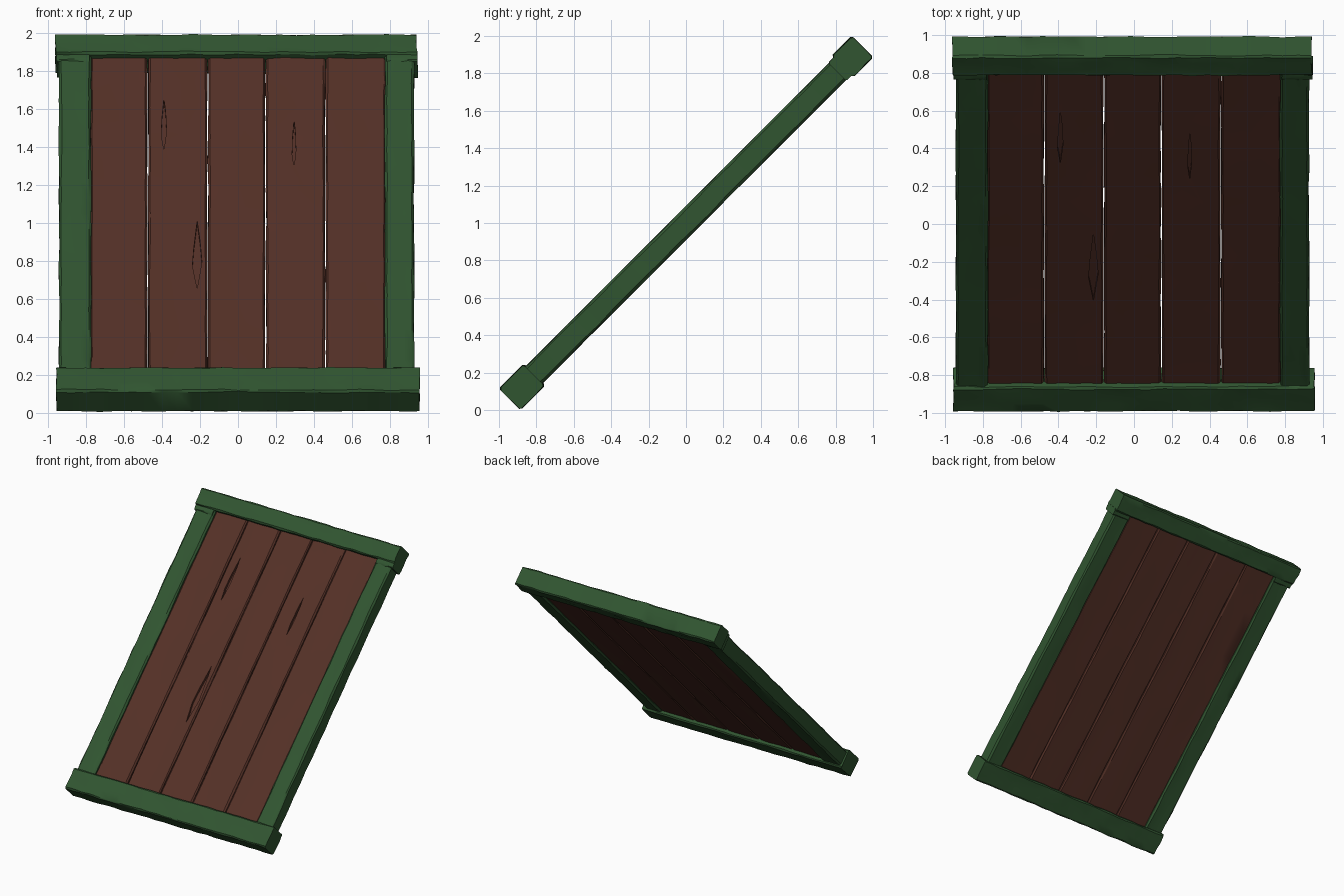
import bpy, bmesh, random
from math import sqrt, radians
from mathutils import Vector

if "Cube" in bpy.data.objects:
    bpy.data.objects.remove(bpy.data.objects["Cube"])

random.seed(4)
S = 1 / sqrt(2)


def material(name, col):
    m = bpy.data.materials.new(name)
    m.diffuse_color = (*col, 1)
    m.use_nodes = True
    m.node_tree.nodes["Principled BSDF"].inputs["Base Color"].default_value = m.diffuse_color
    return m


FRAME = material("dark_green_wood", (0.03, 0.09, 0.03))
PLANK = material("dark_red_wood", (0.09, 0.03, 0.02))


def tilt(x, u, n):
    """Panel coordinates (across, up the slope, out of the face) to world."""
    return Vector((x, S * (u - n), 1 + S * (u + n)))


def finish(name, bm, mat):
    bmesh.ops.recalc_face_normals(bm, faces=bm.faces)
    me = bpy.data.meshes.new(name)
    bm.to_mesh(me)
    bm.free()
    ob = bpy.data.objects.new(name, me)
    bpy.context.collection.objects.link(ob)
    me.materials.append(mat)
    return ob


def board(name, x, u, n, mat, along, segs=14, cham=0.012, rough=0.006):
    """Rough-hewn board: chamfered section swept along x or u with worn edges."""
    length, width = (x, u) if along == "x" else (u, x)
    w, h = (width[1] - width[0]) / 2, (n[1] - n[0]) / 2
    cw, cn = sum(width) / 2, sum(n) / 2
    c = cham
    prof = [(-w + c, -h), (-w / 3, -h), (w / 3, -h), (w - c, -h), (w, -h + c), (w, h - c),
            (w - c, h), (w / 3, h), (-w / 3, h), (-w + c, h), (-w, h - c), (-w, -h + c)]
    bm = bmesh.new()
    rings = []
    for i in range(segs + 1):
        l = length[0] + (length[1] - length[0]) * i / segs
        ring = []
        for a, b in prof:
            # wear only eats inwards
            a -= (1 if a > 0 else -1) * random.uniform(0, rough)
            b -= (1 if b > 0 else -1) * random.uniform(0, rough)
            dl = random.uniform(0, rough) * ((i == 0) - (i == segs))
            p = (l + dl, cw + a, cn + b) if along == "x" else (cw + a, l + dl, cn + b)
            ring.append(bm.verts.new(tilt(*p)))
        rings.append(ring)
    k = len(prof)
    for r, s in zip(rings, rings[1:]):
        for j in range(k):
            bm.faces.new((r[j], r[(j + 1) % k], s[(j + 1) % k], s[j]))
    bm.faces.new(rings[0])
    bm.faces.new(rings[-1])
    ob = finish(name, bm, mat)
    bpy.ops.object.select_all(action="DESELECT")
    ob.select_set(True)
    bpy.context.view_layer.objects.active = ob
    bpy.ops.object.shade_smooth_by_angle(angle=radians(30))
    return ob


def split(ob, x, u0, u1, width):
    """Cut a pointed crack into the face of a plank."""
    bm = bmesh.new()
    um = (u0 + u1) / 2
    outline = [(x, u0), (x + width, um - 0.05), (x + width * 0.6, um + 0.1), (x, u1),
               (x - width * 0.7, um + 0.05), (x - width, um - 0.08)]
    lo, hi = ([bm.verts.new(tilt(a, b, n)) for a, b in outline] for n in (0.022, 0.12))
    bm.faces.new(lo)
    bm.faces.new(hi)
    for i in range(6):
        j = (i + 1) % 6
        bm.faces.new((lo[i], lo[j], hi[j], hi[i]))
    cutter = finish("crack_cutter", bm, FRAME)
    mod = ob.modifiers.new("crack", "BOOLEAN")
    mod.operation, mod.object, mod.solver = "DIFFERENCE", cutter, "EXACT"
    bpy.context.view_layer.objects.active = ob
    bpy.ops.object.modifier_apply(modifier=mod.name)
    bpy.data.objects.remove(cutter)


# Five inner planks, butted with V grooves between them
seams = [-0.78, -0.475, -0.16, 0.145, 0.46, 0.78]
planks = [board(f"plank_{i + 1}", (a, b), (-1.2, 1.22), (-0.05, 0.046), PLANK, "u", 12, 0.01, 0.005)
          for i, (a, b) in enumerate(zip(seams, seams[1:]))]

# Cracks in the planks
split(planks[1], -0.39, 0.50, 0.88, 0.014)
split(planks[1], -0.215, -0.53, -0.03, 0.025)
split(planks[3], 0.295, 0.38, 0.72, 0.01)

# Side rails
board("left_rail", (-0.945, -0.77), (-1.2, 1.22), (-0.066, 0.066), FRAME, "u", 20)
board("right_rail", (0.77, 0.93), (-1.2, 1.22), (-0.066, 0.066), FRAME, "u", 20)

# End beams
board("bottom_beam", (-0.96, 0.96), (-1.335, -1.145), (-0.083, 0.083), FRAME, "x", 24, 0.01, 0.007)
board("top_beam", (-0.965, 0.945), (1.18, 1.335), (-0.083, 0.083), FRAME, "x", 24, 0.01, 0.007)

# Thin collar strip under the top beam, wrapping the rail ends
for nm, xs in (("left_collar", (-0.955, -0.78)), ("right_collar", (0.78, 0.948))):
    board(nm, xs, (1.14, 1.2), (-0.07, 0.07), FRAME, "x", 4, 0.008, 0.004)
